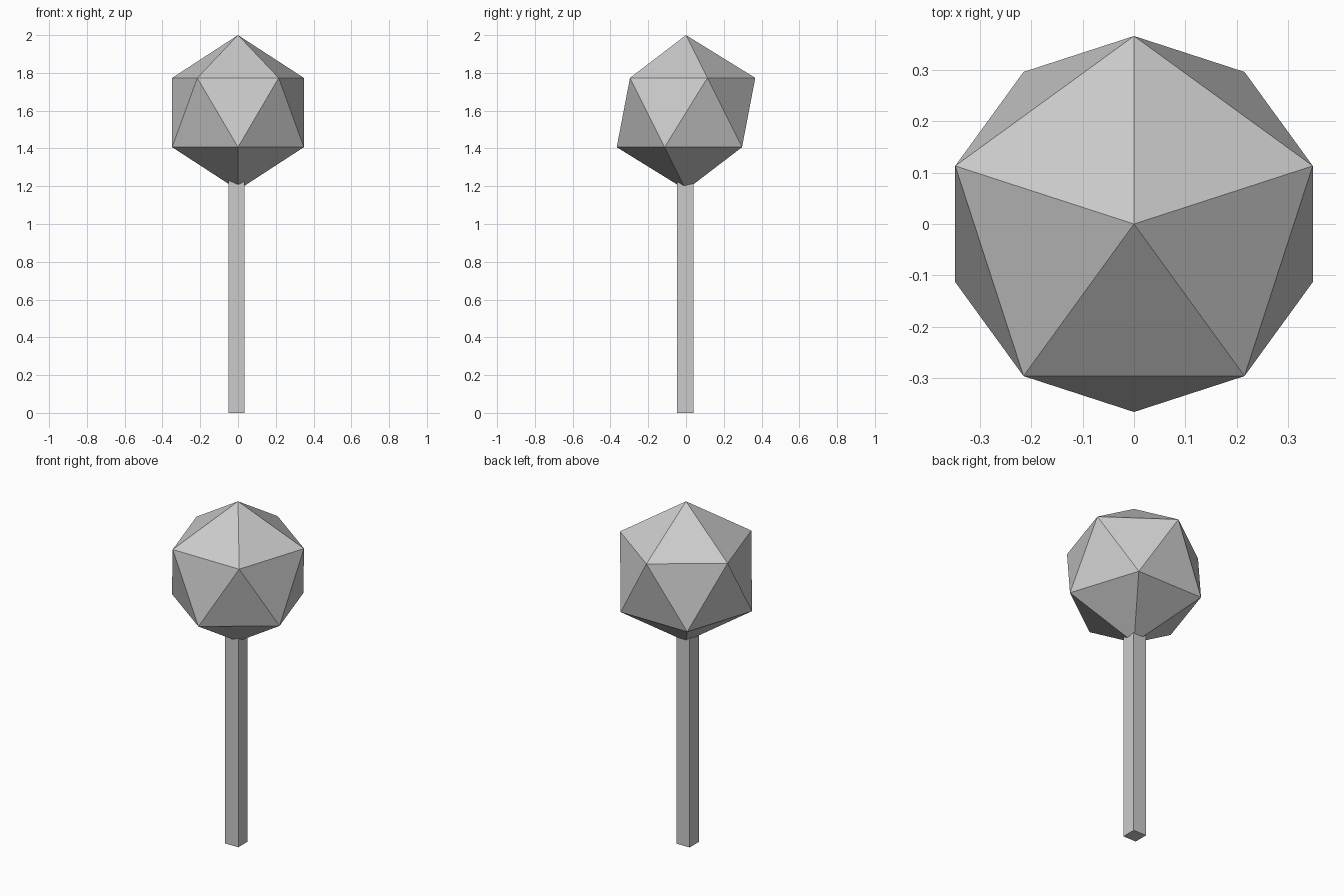
import bpy
from math import radians

if "Cube" in bpy.data.objects:
    bpy.data.objects.remove(bpy.data.objects["Cube"])

# Faceted head: regular icosahedron with a vertex straight up
bpy.ops.mesh.primitive_ico_sphere_add(subdivisions=1, radius=0.41,
                                      location=(0, 0, 1.59),
                                      rotation=(0, 0, radians(90)))
bpy.context.object.name = "faceted_head"

# Square stick, running slightly up into the head
STICK_W, STICK_TOP = 0.085, 1.25
bpy.ops.mesh.primitive_cube_add(size=1, location=(-0.008, -0.004, STICK_TOP / 2))
stick = bpy.context.object
stick.name = "stick"
stick.scale = (STICK_W, STICK_W, STICK_TOP)
